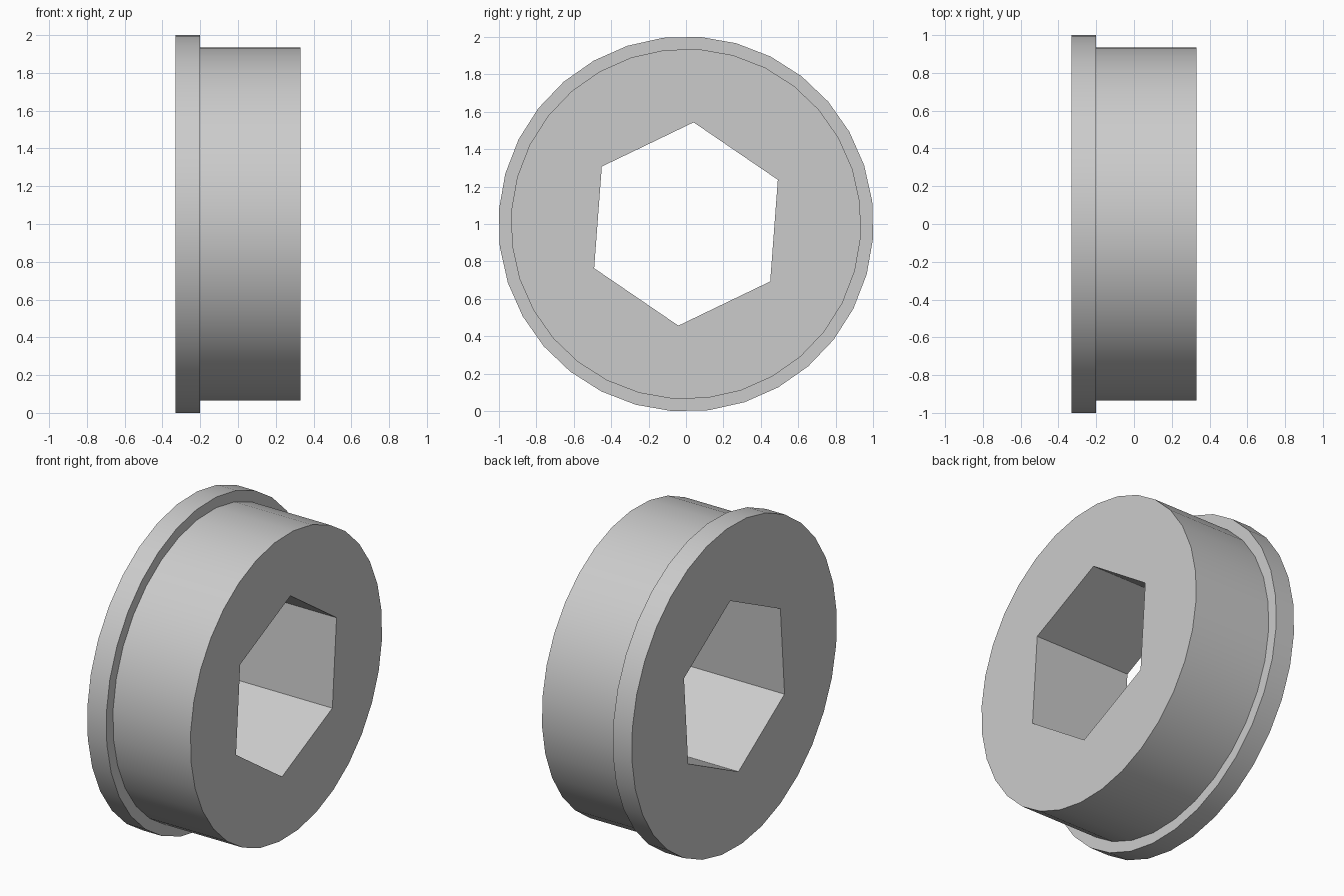
import bpy
import bmesh
from math import cos, sin, radians, tau

cube = bpy.data.objects.get("Cube")
if cube:
    bpy.data.objects.remove(cube, do_unlink=True)

TWIST = radians(85.7)  # shared rotation of rim and hex bore
RIM_SIDES, BORE_SIDES = 32, 6
BACK_X, STEP_X, FRONT_X = -0.33, -0.2, 0.33
FLANGE_R, BODY_R, BORE_R = 1.003, 0.937, 0.545

# Single grey material
grey = bpy.data.materials.new("plain_grey")
grey.use_nodes = True
colour = (0.6, 0.6, 0.6, 1)
grey.diffuse_color = colour
grey.node_tree.nodes["Principled BSDF"].inputs["Base Color"].default_value = colour

bm = bmesh.new()


def ring(x, radius, sides):
    """Loop of vertices around the x axis."""
    angles = [TWIST + tau * i / sides for i in range(sides)]
    return [bm.verts.new((x, radius * cos(a), 1 + radius * sin(a))) for a in angles]


def wall(a, b):
    """Quads between two rings of equal count."""
    for i in range(len(a)):
        j = (i + 1) % len(a)
        bm.faces.new((a[i], a[j], b[j], b[i]))


def end_face(rim, bore):
    """Flat annulus between a round rim and the hexagonal bore."""
    n, m = len(rim), len(bore)
    for i in range(n):
        outer_next = rim[(i + 1) % n]
        here = round(i * m / n) % m
        after = round((i + 1) * m / n) % m
        bm.faces.new((rim[i], outer_next, bore[here]))
        if after != here:
            bm.faces.new((outer_next, bore[after], bore[here]))


flange_back = ring(BACK_X, FLANGE_R, RIM_SIDES)
flange_front = ring(STEP_X, FLANGE_R, RIM_SIDES)
body_back = ring(STEP_X, BODY_R, RIM_SIDES)
body_front = ring(FRONT_X, BODY_R, RIM_SIDES)
bore_front = ring(FRONT_X, BORE_R, BORE_SIDES)
bore_back = ring(BACK_X, BORE_R, BORE_SIDES)

# Flange, step, body and through bore
wall(flange_back, flange_front)
wall(flange_front, body_back)
wall(body_back, body_front)
wall(bore_front, bore_back)
end_face(body_front, bore_front)
end_face(flange_back, bore_back)
bmesh.ops.recalc_face_normals(bm, faces=bm.faces)

mesh = bpy.data.meshes.new("flanged_hex_bushing")
bm.to_mesh(mesh)
bm.free()
mesh.materials.append(grey)
bushing = bpy.data.objects.new("flanged_hex_bushing", mesh)
bpy.context.collection.objects.link(bushing)

# Smooth round sides, crisp rims and bore
bpy.ops.object.select_all(action="DESELECT")
bushing.select_set(True)
bpy.context.view_layer.objects.active = bushing
bpy.ops.object.shade_smooth_by_angle(angle=radians(30))
